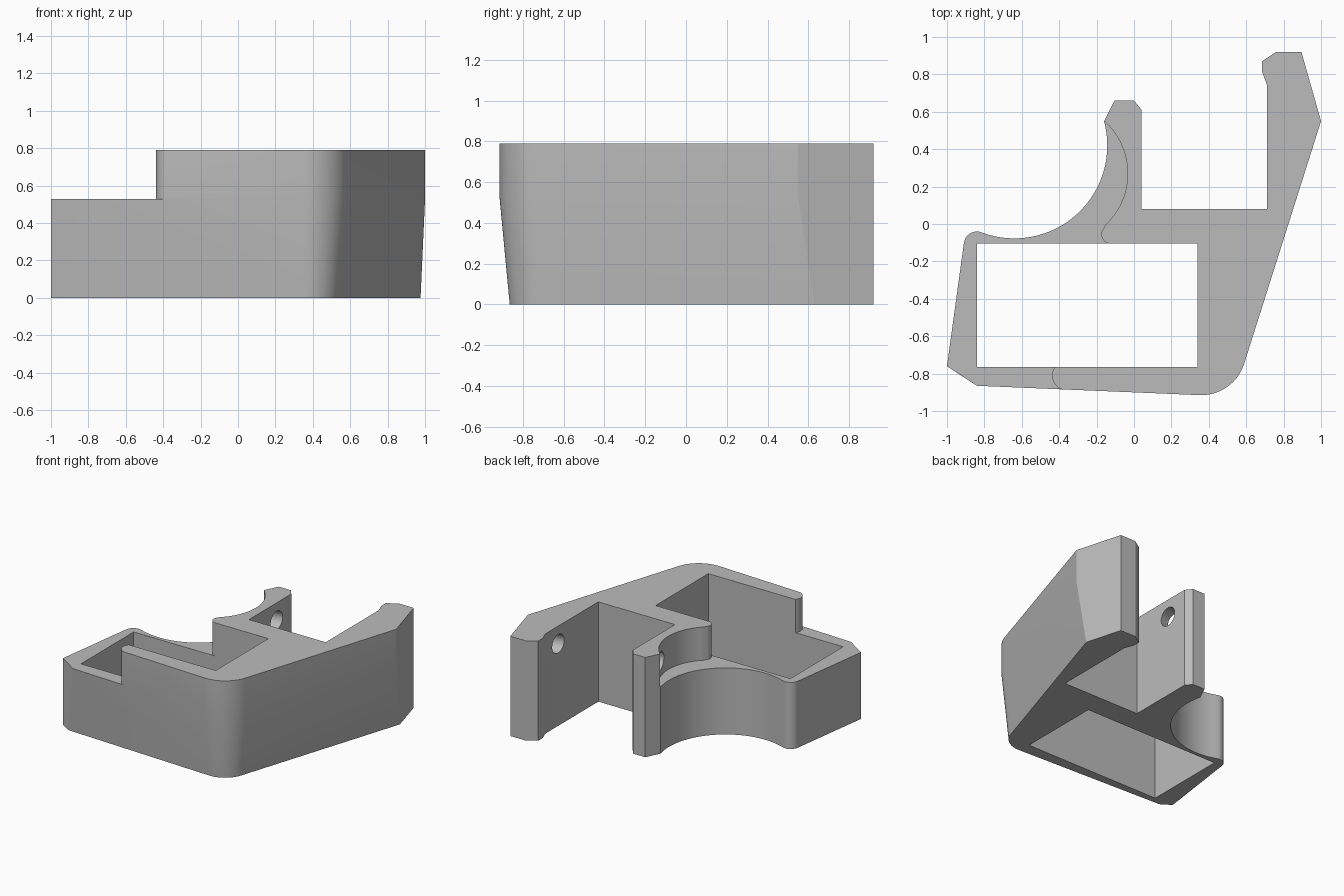
import bpy, bmesh
from math import sin, cos, radians, atan2
from mathutils import Vector

if "Cube" in bpy.data.objects:
    bpy.data.objects.remove(bpy.data.objects["Cube"])

HEIGHT, LEDGE, DRAFT = 0.79, 0.527, 0.05


def make_material(name, colour):
    mat = bpy.data.materials.new(name)
    mat.use_nodes = True
    mat.diffuse_color = colour
    mat.node_tree.nodes["Principled BSDF"].inputs["Base Color"].default_value = colour
    return mat


def arc(cx, cy, r, a0, a1, steps):
    """Points on a circle from angle a0 to a1, in degrees."""
    angles = [radians(a0 + (a1 - a0) * i / steps) for i in range(steps + 1)]
    return [(cx + r * cos(a), cy + r * sin(a)) for a in angles]


def loft(name, sections):
    """Solid through (z, outline) sections that share a point count."""
    bm = bmesh.new()
    rings = [[bm.verts.new((x, y, z)) for x, y in pts] for z, pts in sections]
    n = len(rings[0])
    for low, high in zip(rings, rings[1:]):
        for i in range(n):
            j = (i + 1) % n
            bm.faces.new((low[i], low[j], high[j], high[i]))
    bm.faces.new(rings[0][::-1])
    bm.faces.new(rings[-1])
    bmesh.ops.recalc_face_normals(bm, faces=bm.faces)
    mesh = bpy.data.meshes.new(name)
    bm.to_mesh(mesh)
    bm.free()
    obj = bpy.data.objects.new(name, mesh)
    bpy.context.collection.objects.link(obj)
    return obj


def cut(target, cutter):
    cutter.hide_render = True
    mod = target.modifiers.new("cut", "BOOLEAN")
    mod.operation, mod.solver, mod.object = "DIFFERENCE", "EXACT", cutter
    bpy.context.view_layer.objects.active = target
    bpy.ops.object.modifier_apply(modifier=mod.name)
    bpy.data.objects.remove(cutter)


def body_outline(inset, front_left, right_corner):
    """Plan of the holder; the front and right walls move in by inset."""
    return ([front_left]
            + arc(0.36, -0.675, 0.24 - inset, -92.4, -17.6, 16)   # rounded front corner
            + [right_corner, (0.895, 0.92), (0.76, 0.92), (0.685, 0.87),
               (0.685, 0.815), (0.712, 0.74), (0.712, 0.08),      # right arm
               (0.04, 0.08), (0.04, 0.61), (0, 0.66), (-0.105, 0.66)]  # slot, left arm
            + arc(-0.64, 0.42, 0.497, 15, -107, 40)               # round side recess
            + arc(-0.84, -0.11, 0.07, 80, 172, 8)                 # rounded lip
            + [(-1, -0.76)])


# Body with tapered lower front and right walls
top = body_outline(0, (-0.84, -0.865), (1, 0.55))
bottom = body_outline(DRAFT, (-0.92, -0.813), (0.976, 0.63))
body = loft("holder_body", [(0, bottom), (LEDGE, top), (HEIGHT, top)])

# Rectangular pocket through the full height
pocket = [(-0.84, -0.765), (0.34, -0.765), (0.34, -0.105), (-0.84, -0.105)]
cut(body, loft("pocket_cutter", [(-0.2, pocket), (1, pocket)]))

# Lowered ledge on the right-hand side, with rounded ends and a scooped arm
ledge = ([(-1.2, -1.2), (-0.37, -1.2)]
         + arc(-0.36, -0.81, 0.078, 265, 145, 10)
         + [(-0.425, -0.4), (-0.125, -0.4)]
         + arc(-0.125, -0.055, 0.05, 270, 135, 10)
         + arc(-0.41, 0.27, 0.376, -47, 48, 28)
         + [(-0.166, 0.56), (-1.2, 0.56)])
cut(body, loft("ledge_cutter", [(LEDGE, ledge), (1, ledge)]))

# Cross hole through the left arm, ending blind in the right arm
start, end = Vector((-0.35, 0.335, 0.65)), Vector((0.83, 0.61, 0.65))
axis = end - start
bpy.ops.mesh.primitive_cylinder_add(
    vertices=40, radius=0.073, depth=axis.length, location=(start + end) / 2,
    rotation=(0, radians(90), atan2(axis.y, axis.x)))
cut(body, bpy.context.object)

# Finish
body.data.materials.clear()
body.data.materials.append(make_material("plain_grey", (0.5, 0.5, 0.5, 1)))
bpy.ops.object.select_all(action="DESELECT")
body.select_set(True)
bpy.context.view_layer.objects.active = body
bpy.ops.object.shade_smooth_by_angle(angle=radians(25))
